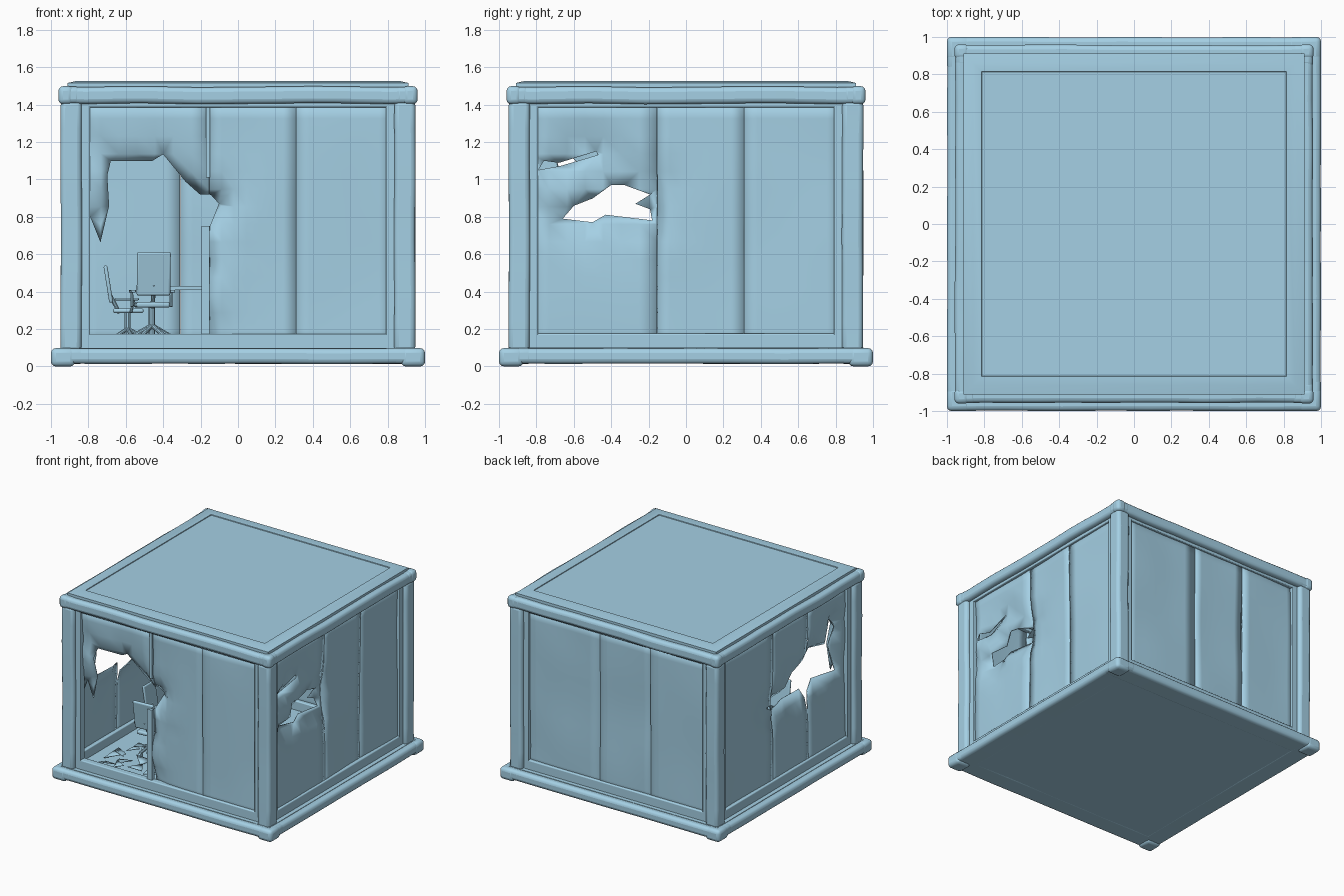
import bpy, bmesh, math, random
from mathutils import Vector, Matrix, geometry, noise

if "Cube" in bpy.data.objects:
    bpy.data.objects.remove(bpy.data.objects["Cube"])

random.seed(4)
mat = bpy.data.materials.new("pale_blue")
mat.diffuse_color = (0.375, 0.63, 0.78, 1)
mat.use_nodes = True
mat.node_tree.nodes["Principled BSDF"].inputs["Base Color"].default_value = mat.diffuse_color


def finish(name, bm, xf=Matrix(), bevel=0.0, solid=0.0, angle=35):
    me = bpy.data.meshes.new(name)
    bm.transform(xf)
    bmesh.ops.recalc_face_normals(bm, faces=bm.faces)
    bm.to_mesh(me)
    bm.free()
    ob = bpy.data.objects.new(name, me)
    bpy.context.collection.objects.link(ob)
    me.materials.append(mat)
    bpy.ops.object.select_all(action='DESELECT')
    ob.select_set(True)
    bpy.context.view_layer.objects.active = ob
    bpy.ops.object.shade_smooth_by_angle(angle=math.radians(angle))
    if solid:
        m = ob.modifiers.new("thickness", 'SOLIDIFY')
        m.thickness, m.offset = solid, 0
    if bevel:
        m = ob.modifiers.new("round", 'BEVEL')
        m.width, m.segments = bevel, 3
        m.limit_method, m.angle_limit = 'ANGLE', math.radians(40)
    return ob


def box(name, lo, hi, xf=Matrix(), bevel=0.0, cuts=0, wobble=0.0):
    """Box from corner to corner; optional slices along its longest axis, gently dented."""
    lo, hi = Vector(lo), Vector(hi)
    size = hi - lo
    bm = bmesh.new()
    bmesh.ops.create_cube(bm, size=1, matrix=Matrix.Translation((lo + hi) / 2) @ Matrix.Diagonal((*size, 1)))
    ax = max(range(3), key=lambda i: size[i])
    for k in range(cuts):
        p = lo.copy()
        p[ax] += size[ax] * (k + 1) / (cuts + 1)
        n = Vector([float(i == ax) for i in range(3)])
        bmesh.ops.bisect_plane(bm, geom=bm.verts[:] + bm.edges[:] + bm.faces[:], plane_co=p, plane_no=n)
    for v in bm.verts:
        if wobble and abs(v.co[ax]) < hi[ax] - 0.05:
            off = noise.noise_vector(Vector((v.co[ax] * 3, lo.z * 5, len(name))))
            off[ax] = 0
            v.co += off * wobble
    return finish(name, bm, xf, bevel)


def rod(name, a, b, r, xf=Matrix(), sides=10):
    a, b = Vector(a), Vector(b)
    bm = bmesh.new()
    m = Matrix.Translation((a + b) / 2) @ (b - a).to_track_quat('Z', 'Y').to_matrix().to_4x4()
    bmesh.ops.create_cone(bm, cap_ends=True, segments=sides, radius1=r, radius2=r, depth=(b - a).length, matrix=m)
    return finish(name, bm, xf)


def inside(p, poly):
    hit = False
    for (x1, y1), (x2, y2) in zip(poly, poly[1:] + poly[:1]):
        if (y1 > p[1]) != (y2 > p[1]) and p[0] < x1 + (p[1] - y1) * (x2 - x1) / (y2 - y1):
            hit = not hit
    return hit


def hole_distance(p, poly):
    best = 9.0
    for a, b in zip(poly, poly[1:] + poly[:1]):
        q, t = geometry.intersect_point_line(p, Vector(a), Vector(b))
        q = Vector(a).lerp(Vector(b), min(max(t, 0), 1))
        best = min(best, (p - q).length)
    return best


def panel(name, u0, u1, holes, xf, seed):
    """Thin buckled sheet with torn openings, in wall coordinates (along, up)."""
    z0, z1, nu, nz = 0.1, 1.42, 7, 14
    pts, edges = [Vector((u0, z0)), Vector((u1, z0)), Vector((u1, z1)), Vector((u0, z1))], []
    edges += [(0, 1), (1, 2), (2, 3), (3, 0)]
    for i in range(nu + 1):
        for j in range(nz + 1):
            if (i in (0, nu)) and (j in (0, nz)):
                continue
            pts.append(Vector((u0 + (u1 - u0) * i / nu, z0 + (z1 - z0) * j / nz)))
    for h in holes:
        s = len(pts)
        pts += [Vector(p) for p in h]
        edges += [(s + i, s + (i + 1) % len(h)) for i in range(len(h))]
    vs, _, fs, *_ = geometry.delaunay_2d_cdt(pts, edges, [], 0, 1e-5)
    bm = bmesh.new()
    bv = []
    for p in vs:
        p = Vector(p)
        d = 0.89 + 0.014 * noise.noise(Vector((p.x * 2.2, p.y * 1.8, seed)))
        for h in holes:
            n = noise.noise(Vector((p.x * 6, p.y * 6, seed + 3)))
            d -= 0.06 * math.exp(-hole_distance(p, h) / 0.09) * (0.7 + 1.5 * n)
        bv.append(bm.verts.new((p.x, -d, p.y)))
    for f in fs:
        c = sum((Vector(vs[i]) for i in f), Vector((0, 0))) / len(f)
        if u0 < c.x < u1 and z0 < c.y < z1 and not any(inside(c, h) for h in holes):
            bm.faces.new([bv[i] for i in f])
    bmesh.ops.delete(bm, geom=[v for v in bm.verts if not v.link_faces], context='VERTS')
    finish(name, bm, xf, solid=0.008, angle=40)


# torn openings, outlined per wall (along, up)
front_tear = [(-0.86, 0.05), (-0.86, 0.6), (-0.79, 0.8), (-0.735, 0.665), (-0.69, 0.86), (-0.7, 1.02), (-0.68, 1.1),
              (-0.46, 1.1), (-0.4, 1.135), (-0.28, 0.99), (-0.2, 0.92), (-0.145, 0.92), (-0.1, 0.87), (-0.15, 0.75),
              (-0.19, 0.74), (-0.19, 0.05)]
right_tear = [(-0.66, 0.79), (-0.6, 0.86), (-0.5, 0.9), (-0.4, 0.97), (-0.33, 0.97), (-0.19, 0.92), (-0.27, 0.87),
              (-0.19, 0.84), (-0.18, 0.78), (-0.43, 0.81), (-0.5, 0.77)]
right_slit = [(-0.79, 1.05), (-0.76, 1.1), (-0.68, 1.09), (-0.48, 1.15), (-0.47, 1.13), (-0.67, 1.07)]
left_tear = [(-0.2, 0.77), (-0.1, 0.8), (0.0, 0.82), (0.15, 0.93), (0.25, 1.0), (0.42, 1.02), (0.52, 1.03),
             (0.66, 1.17), (0.69, 1.1), (0.66, 0.95), (0.7, 0.74), (0.45, 0.76), (0.3, 0.72), (0.05, 0.75), (-0.12, 0.72)]
tears = {"front": [front_tear], "right": [right_tear, right_slit], "back": [], "left": [left_tear]}

# the four sides: beams, corner parts, trims and wall panels
for k, side in enumerate(("front", "right", "back", "left")):
    R = Matrix.Rotation(k * math.pi / 2, 4, 'Z')
    box(side + "_base_beam", (-0.998, -0.998, 0.015), (0.998, -0.82, 0.097), R, 0.025, 12, 0.003)
    box(side + "_corner_foot", (-1, -1, 0), (-0.87, -0.87, 0.098), R, 0.027)
    box(side + "_corner_post", (-0.948, -0.948, 0.08), (-0.835, -0.835, 1.42), R, 0.025, 8, 0.005)
    box(side + "_top_beam", (-0.957, -0.957, 1.405), (0.957, -0.84, 1.495), R, 0.025, 12, 0.006)
    box(side + "_top_corner", (-0.96, -0.96, 1.402), (-0.88, -0.88, 1.498), R, 0.025)
    box(side + "_sill", (-0.85, -0.915, 0.08), (0.85, -0.86, 0.175), R, 0.008)
    box(side + "_head_trim", (-0.85, -0.915, 1.385), (0.85, -0.86, 1.43), R, 0.006)
    for s in (-1, 1):
        a, b = sorted((s * 0.79, s * 0.85))
        box(side + "_side_trim", (a, -0.915, 0.16), (b, -0.86, 1.4), R, 0.006)
    seams = (-0.83, -0.153, 0.308, 0.83)
    for i in range(3):
        holes = tears[side] if i < 2 or side == "left" else []
        panel(f"{side}_panel_{i + 1}", seams[i] + 0.001, seams[i + 1] - 0.001, holes, R, k * 7 + i * 2.3)
    if side == "front":     # broken mullion beside the large opening
        box("mullion_lower", (-0.195, -0.9, 0.17), (-0.152, -0.875, 0.75), R)
        box("mullion_upper", (-0.17, -0.905, 1.01), (-0.15, -0.88, 1.39), R)

# floor and roof
box("floor_slab", (-0.95, -0.95, 0.016), (0.95, 0.95, 0.1))
bm = bmesh.new()
bmesh.ops.create_cube(bm, size=1, matrix=Matrix.Translation((0, 0, 1.46)) @ Matrix.Diagonal((1.82, 1.82, 0.11, 1)))
top = [f for f in bm.faces if f.normal.z > 0.9]
bmesh.ops.inset_region(bm, faces=top, thickness=0.07)
for v in {v for f in top for v in f.verts}:
    v.co.z = 1.527
bmesh.ops.inset_region(bm, faces=top, thickness=0.065)
bmesh.ops.inset_region(bm, faces=top, thickness=0.002, depth=-0.006)
finish("roof_plate", bm, angle=20)


def chair(name, x, y, turn, s=1.0):
    """Swivel chair facing +y before turning."""
    M = Matrix.Translation((x, y, 0.1)) @ Matrix.Rotation(turn, 4, 'Z') @ Matrix.Scale(s, 4)
    for i in range(5):
        a = i * math.tau / 5 + 0.3
        tip = (0.1 * math.cos(a), 0.1 * math.sin(a), 0.065)
        rod(name + "_foot", (0, 0, 0.12), tip, 0.012, M)
        rod(name + "_caster", (tip[0] - 0.01, tip[1], 0.045), (tip[0] + 0.01, tip[1], 0.045), 0.022, M)
    rod(name + "_column", (0, 0, 0.05), (0, 0, 0.23), 0.018, M)
    box(name + "_seat", (-0.09, -0.09, 0.215), (0.09, 0.1, 0.245), M, 0.012)
    tilt = M @ Matrix.Translation((0, -0.1, 0.27)) @ Matrix.Rotation(math.radians(9), 4, 'X')
    box(name + "_back", (-0.09, -0.012, 0.01), (0.09, 0.012, 0.245), tilt, 0.01)
    rod(name + "_back_strut", (0, -0.05, 0.215), (0, -0.115, 0.34), 0.012, M)
    for sx in (-0.105, 0.105):
        rod(name + "_arm_post", (sx, 0.02, 0.22), (sx, 0.04, 0.3), 0.008, M)
        box(name + "_arm_rest", (sx - 0.013, -0.08, 0.295), (sx + 0.013, 0.07, 0.31), M, 0.005)


# office furniture
chair("near_chair", -0.46, -0.45, 0.08)
chair("far_chair", -0.59, -0.15, -math.pi / 2, 0.86)
box("desk_top", (-0.37, -0.25, 0.41), (0.25, 0.3, 0.43))
for x in (-0.1, 0.2):
    box("desk_leg", (x - 0.02, -0.1, 0.1), (x + 0.02, 0.2, 0.41))

# torn sheet scraps on the floor
for i in range(12):
    c = Vector((random.uniform(-0.78, -0.3), random.uniform(-0.8, -0.35), 0.115))
    bm = bmesh.new()
    a0 = random.uniform(0, 6)
    bm.faces.new([bm.verts.new(c + Vector((math.cos(a0 + t), math.sin(a0 + t), 0)) * random.uniform(0.04, 0.1)
                               + Vector((0, 0, random.uniform(0, 0.03)))) for t in (0, 1.7, 3.9)])
    finish("floor_scrap", bm, solid=0.005)
